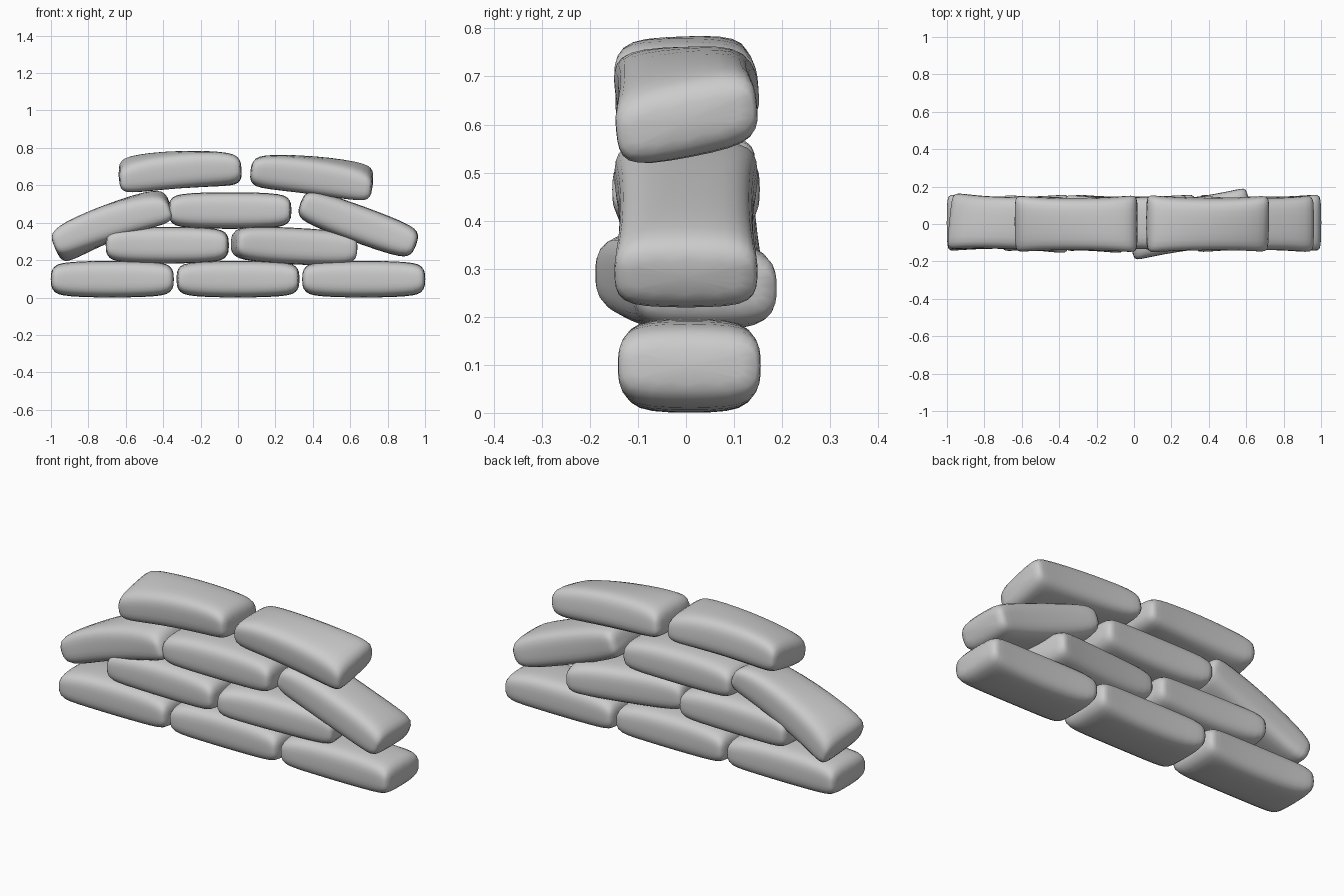
import bpy
import bmesh
from math import radians

cube = bpy.data.objects.get("Cube")
if cube:
    bpy.data.objects.remove(cube, do_unlink=True)

cloth = bpy.data.materials.new("grey cloth")
cloth.use_nodes = True
GREY = (0.6, 0.6, 0.6, 1)
cloth.diffuse_color = GREY
cloth.node_tree.nodes["Principled BSDF"].inputs["Base Color"].default_value = GREY

# Half of the bag's length: position, half depth, half height
HALF = [(0.0, 0.138, 0.099), (0.16, 0.140, 0.097), (0.27, 0.148, 0.089),
        (0.312, 0.150, 0.072), (0.33, 0.136, 0.035)]
STATIONS = [(-x, d, h) for x, d, h in reversed(HALF[1:])] + HALF

# Quarter of the rounded cross-section, mirrored to a full ring
QUARTER = [(1, 0), (1, 0.45), (0.9, 0.82), (0.6, 0.98), (0, 1)]
UPPER = QUARTER + [(-y, z) for y, z in reversed(QUARTER[:-1])]
RING = UPPER + [(y, -z) for y, z in reversed(UPPER[1:-1])]


def sandbag(name, loc, tilt=0, yaw=0, roll=0, arch=0, twist=0):
    """Loft a pillow shape; tilt lifts the +x end, roll lifts the +y side."""
    bm = bmesh.new()
    rings = []
    for x, depth, height in STATIONS:
        sag = -arch * (x / 0.33) ** 2
        rings.append([bm.verts.new((x, y * depth, z * height + sag + twist * x * y))
                      for y, z in RING])
    for a, b in zip(rings, rings[1:]):
        for i in range(len(RING)):
            j = (i + 1) % len(RING)
            bm.faces.new((a[i], a[j], b[j], b[i]))
    bm.faces.new(rings[0])
    bm.faces.new(rings[-1])
    bmesh.ops.recalc_face_normals(bm, faces=bm.faces)
    for f in bm.faces:
        f.smooth = True
    mesh = bpy.data.meshes.new(name)
    bm.to_mesh(mesh)
    bm.free()
    mesh.materials.append(cloth)
    bag = bpy.data.objects.new(name, mesh)
    bag.location = loc
    bag.rotation_euler = (radians(roll), radians(-tilt), radians(yaw))
    bpy.context.collection.objects.link(bag)
    bag.modifiers.new("soften", "SUBSURF").levels = 1
    bag.modifiers["soften"].render_levels = 1


# Bottom row
for side, x in (("right", -0.672), ("middle", 0), ("left", 0.672)):
    sandbag(f"bottom_bag_{side}", (x, 0.007, 0.098))

# Second row
sandbag("second_row_bag_right", (-0.378, 0, 0.28), yaw=-1)
sandbag("second_row_bag_left", (0.3, 0, 0.275), tilt=-3, yaw=8)

# Third row, outer bags slumping off the ends
sandbag("third_row_bag_right", (-0.68, 0.005, 0.405), tilt=21, yaw=-2, arch=0.03, twist=0.08)
sandbag("third_row_bag_middle", (-0.043, 0.005, 0.465))
sandbag("third_row_bag_left", (0.643, 0, 0.393), tilt=-20)

# Top row
sandbag("top_bag_right", (-0.31, 0, 0.685), tilt=3, roll=4, arch=0.02, twist=-0.05)
sandbag("top_bag_left", (0.395, 0, 0.655), tilt=-6, roll=6, arch=0.015, twist=0.05)
